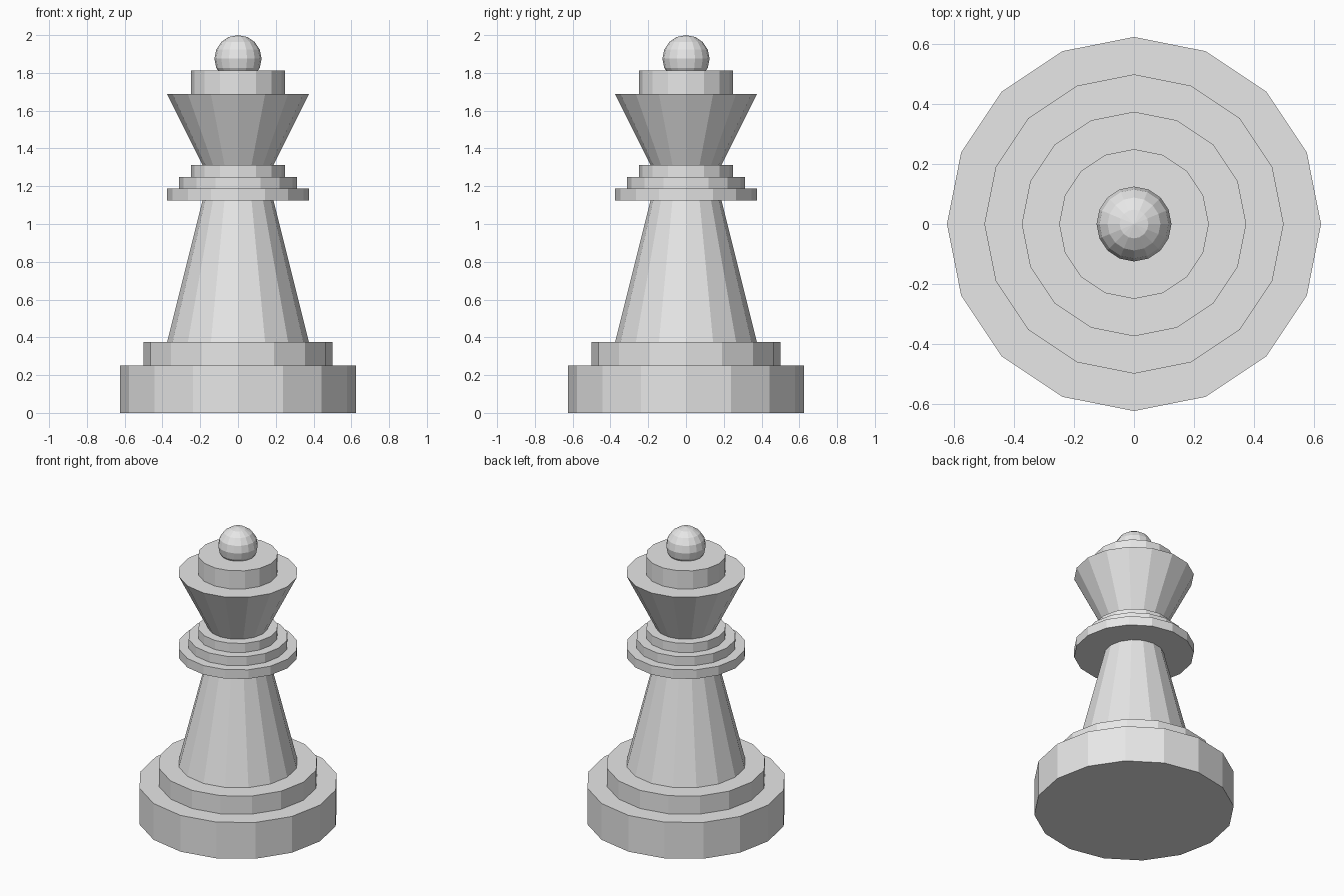
import bpy

cube = bpy.data.objects.get("Cube")
if cube:
    bpy.data.objects.remove(cube, do_unlink=True)

SIDES = 16

grey = bpy.data.materials.new("light_grey")
grey.use_nodes = True
grey.diffuse_color = (0.8, 0.8, 0.8, 1)
grey.node_tree.nodes["Principled BSDF"].inputs["Base Color"].default_value = (0.8, 0.8, 0.8, 1)


def finish(name):
    obj = bpy.context.object
    obj.name = name
    obj.data.materials.append(grey)
    bpy.ops.object.shade_flat()


def tier(name, bottom, top, bottom_radius, top_radius):
    """Faceted turned section between two heights."""
    bpy.ops.mesh.primitive_cone_add(
        vertices=SIDES, radius1=bottom_radius, radius2=top_radius,
        depth=top - bottom, location=(0, 0, (bottom + top) / 2))
    finish(name)


# Stepped base
tier("base", 0, 0.25, 0.625, 0.625)
tier("base_step", 0.25, 0.375, 0.5, 0.5)

# Tapered body
tier("body", 0.375, 1.125, 0.375, 0.1875)

# Three stacked collar rings
for i, name in enumerate(("lower_collar", "middle_collar", "upper_collar")):
    radius = 0.375 - i * 0.0625
    bottom = 1.125 + i * 0.0625
    tier(name, bottom, bottom + 0.0625, radius, radius)

# Flared crown with its cap
tier("crown", 1.3125, 1.6875, 0.1875, 0.375)
tier("crown_cap", 1.6875, 1.8125, 0.25, 0.25)

# Ball finial
bpy.ops.mesh.primitive_uv_sphere_add(
    segments=SIDES, ring_count=8, radius=0.125, location=(0, 0, 1.875))
finish("finial")
